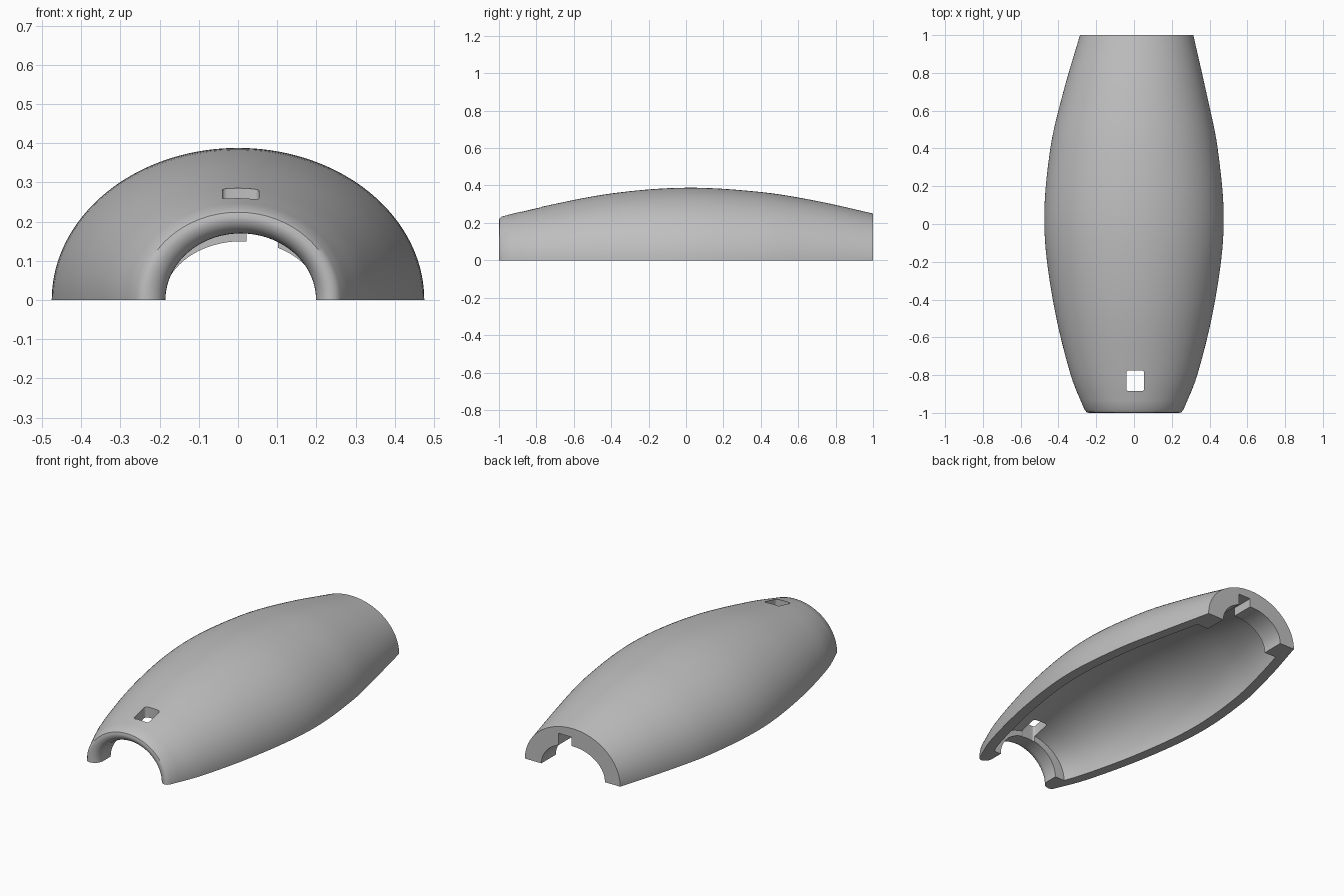
import bpy, bmesh, math

if "Cube" in bpy.data.objects:
    bpy.data.objects.remove(bpy.data.objects["Cube"], do_unlink=True)

grey = bpy.data.materials.new("light_grey")
grey.use_nodes = True
grey.diffuse_color = (0.52, 0.52, 0.52, 1)
grey.node_tree.nodes["Principled BSDF"].inputs["Base Color"].default_value = grey.diffuse_color

SEGMENTS = 72
WALL = 0.06

# Outer stations: y, half width, height, sideways shift
STATIONS = [(-1, 0.255, 0.23, 0), (-0.8, 0.335, 0.28, 0), (-0.4, 0.43, 0.357, 0),
            (0, 0.475, 0.388, 0), (0.4, 0.443, 0.365, 0), (0.7, 0.378, 0.317, 0.004),
            (1, 0.30, 0.25, 0.014)]


def outer(y):
    """Smoothly interpolated outer section at y."""
    i = 0
    while i < len(STATIONS) - 2 and y > STATIONS[i + 1][0]:
        i += 1
    p, q = STATIONS[i], STATIONS[i + 1]
    before = STATIONS[max(i - 1, 0)]
    after = STATIONS[min(i + 2, len(STATIONS) - 1)]
    span = q[0] - p[0]
    t = (y - p[0]) / span
    result = [y]
    for k in (1, 2, 3):
        m0 = (q[k] - before[k]) / (q[0] - before[0]) * span
        m1 = (after[k] - p[k]) / (after[0] - p[0]) * span
        result.append((2*t**3 - 3*t**2 + 1) * p[k] + (t**3 - 2*t**2 + t) * m0
                      + (3*t**2 - 2*t**3) * q[k] + (t**3 - t**2) * m1)
    return tuple(result)


def inner(y):
    y, width, height, shift = outer(y)
    return (y, width - WALL, height - WALL, shift)


def spread(start, end, count):
    return [start + (end - start) * i / count for i in range(count + 1)]


# Closed wall profile: outside, rear collar, cavity, front collar, rounded lip
profile = [outer(y) for y in spread(-0.985, 1, 40)]
profile += [(1, 0.20, 0.15, 0.01), (0.87, 0.20, 0.15, 0.01)]
profile += [inner(y) for y in spread(0.87, -0.88, 36)]
profile += [(-0.88, 0.192, 0.17, 0.007)]
for angle in spread(0, math.pi / 2, 7):
    c, s = math.cos(angle), math.sin(angle)
    profile.append((-0.95 - 0.05 * s, 0.237 - 0.045 * c, 0.212 - 0.042 * c, 0.007 * c))
profile.append((-0.997, 0.25, 0.224, 0))

# Sweep the profile through half a turn and close both flat edges
bm = bmesh.new()
rows = []
for angle in spread(0, math.pi, SEGMENTS):
    rows.append([bm.verts.new((shift + w * math.cos(angle), y, max(0, h * math.sin(angle))))
                 for y, w, h, shift in profile])
n = len(profile)
for a, b in zip(rows, rows[1:]):
    for i in range(n):
        j = (i + 1) % n
        bm.faces.new((a[i], a[j], b[j], b[i]))
bm.faces.new(rows[0])
bm.faces.new(rows[-1])
bmesh.ops.recalc_face_normals(bm, faces=bm.faces[:])
mesh = bpy.data.meshes.new("half_shell")
bm.to_mesh(mesh)
bm.free()
mesh.materials.append(grey)
shell = bpy.data.objects.new("half_shell", mesh)
bpy.context.collection.objects.link(shell)


def cut(name, low, high, rounding=0):
    """Subtract a box, optionally with rounded upright edges."""
    bm = bmesh.new()
    bmesh.ops.create_cube(bm, size=1)
    for v in bm.verts:
        for k in range(3):
            v.co[k] = high[k] if v.co[k] > 0 else low[k]
    if rounding:
        upright = [e for e in bm.edges if abs(e.verts[0].co.z - e.verts[1].co.z) > 0.01]
        bmesh.ops.bevel(bm, geom=upright, offset=rounding, segments=3,
                        profile=0.5, affect='EDGES')
    bmesh.ops.recalc_face_normals(bm, faces=bm.faces[:])
    data = bpy.data.meshes.new(name)
    bm.to_mesh(data)
    bm.free()
    data.materials.append(grey)
    box = bpy.data.objects.new(name, data)
    bpy.context.collection.objects.link(box)
    box.hide_render = True
    mod = shell.modifiers.new(name, 'BOOLEAN')
    mod.operation = 'DIFFERENCE'
    mod.solver = 'EXACT'
    mod.object = box
    bpy.context.view_layer.objects.active = shell
    bpy.ops.object.modifier_apply(modifier=name)
    bpy.data.objects.remove(box, do_unlink=True)


# Slot through the top near the front, and keyway in the rear collar
cut("slot_cutter", (-0.04, -0.885, 0.1), (0.053, -0.775, 0.5), 0.012)
cut("keyway_cutter", (0.022, 0.8, 0.05), (0.102, 1.1, 0.2))

bpy.ops.object.select_all(action='DESELECT')
shell.select_set(True)
bpy.context.view_layer.objects.active = shell
bpy.ops.object.shade_smooth_by_angle(angle=math.radians(35))
